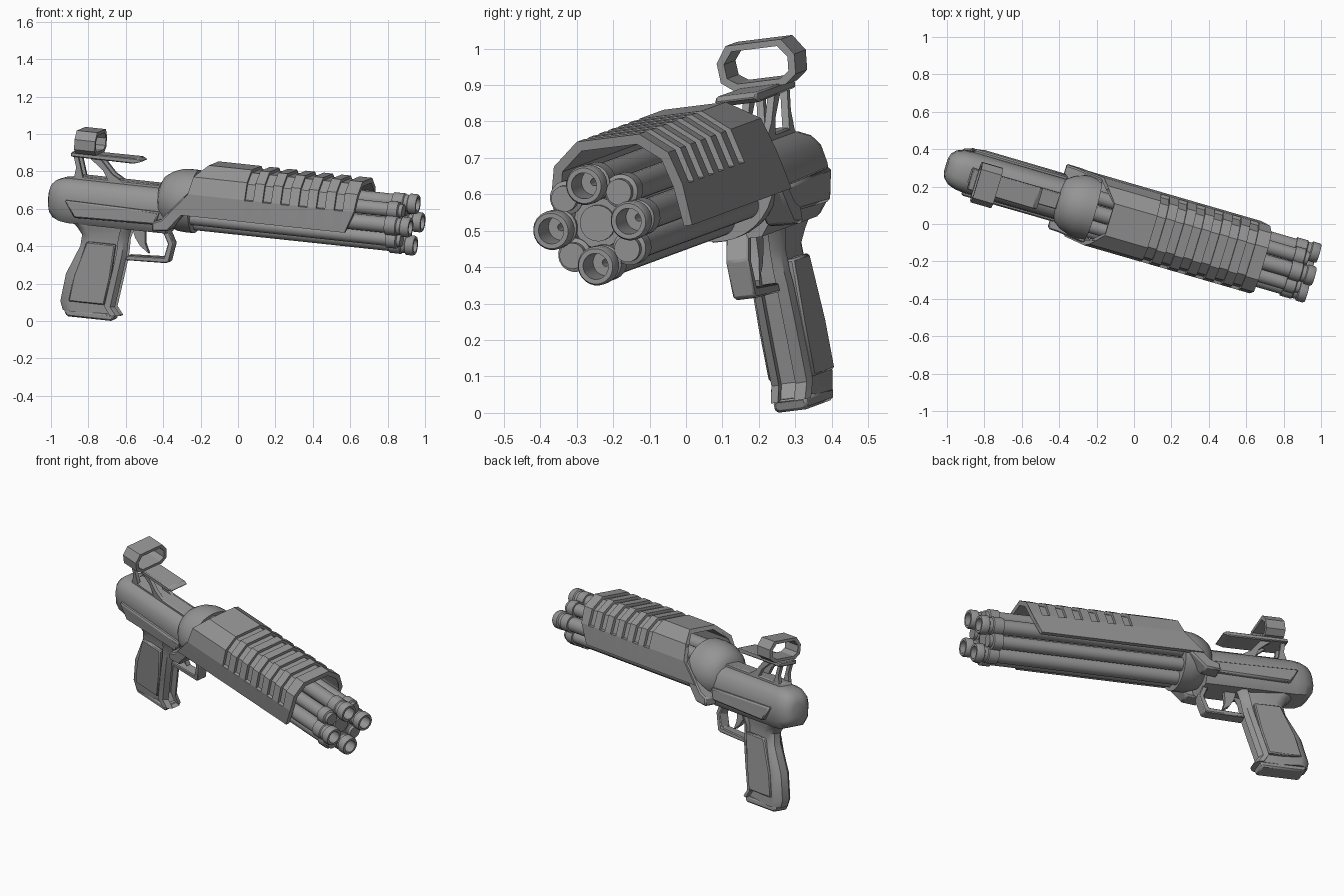
import bpy, bmesh, math
from mathutils import Matrix, Vector

if "Cube" in bpy.data.objects:
    bpy.data.objects.remove(bpy.data.objects["Cube"])

grey = bpy.data.materials.new("gunmetal grey")
grey.use_nodes = True
COLOR = (0.3, 0.3, 0.3, 1)
grey.diffuse_color = COLOR
grey.node_tree.nodes["Principled BSDF"].inputs["Base Color"].default_value = COLOR

# Local frame: u along the barrels, v to the left, w up
fwd = Vector((1, -0.29, -0.107)).normalized()
left = Vector((0.303, 1, 0.125))
left = (left - fwd * left.dot(fwd)).normalized()
up = fwd.cross(left)
FRAME = Matrix.Translation((0, 0.013, 0.615)) @ Matrix((fwd, left, up)).transposed().to_4x4()


def finish(name, bm, bevel=0, smooth=30):
    bmesh.ops.recalc_face_normals(bm, faces=bm.faces)
    me = bpy.data.meshes.new(name)
    bm.to_mesh(me)
    bm.free()
    ob = bpy.data.objects.new(name, me)
    bpy.context.collection.objects.link(ob)
    me.materials.append(grey)
    ob.matrix_world = FRAME
    if bevel:
        mod = ob.modifiers.new("bevel", "BEVEL")
        mod.width = bevel
        mod.segments = 1
    bpy.ops.object.select_all(action="DESELECT")
    bpy.context.view_layer.objects.active = ob
    ob.select_set(True)
    bpy.ops.object.shade_smooth_by_angle(angle=math.radians(smooth))
    return ob


def loft(name, rings, caps=True, closed=False, bevel=0, smooth=30):
    """Skin a list of equal rings of (u, v, w) points."""
    bm = bmesh.new()
    vs = [[bm.verts.new(p) for p in r] for r in rings]
    n = len(vs[0])
    pairs = list(zip(vs, vs[1:])) + ([(vs[-1], vs[0])] if closed else [])
    for a, b in pairs:
        for i in range(n):
            j = (i + 1) % n
            bm.faces.new((a[i], a[j], b[j], b[i]))
    if caps and not closed:
        bm.faces.new(vs[0])
        bm.faces.new(vs[-1])
    return finish(name, bm, bevel, smooth)


def prism(name, pts, v0, v1, bevel=0):
    """Side outline of (u, w) points, extruded across."""
    return loft(name, [[(u, v, w) for u, w in pts] for v in (v0, v1)], bevel=bevel)


def pair(name, pts, v0, v1, bevel=0):
    for side, s in (("left", 1), ("right", -1)):
        prism(side + "_" + name, pts, s * v0, s * v1, bevel)


def lathe(name, prof, v=0, w=0, n=24, closed=False):
    """Turn (u, radius) points about a line parallel to the barrels."""
    rings = [[(u, v + r * math.cos(math.tau * k / n), w + r * math.sin(math.tau * k / n))
              for k in range(n)] for u, r in prof]
    return loft(name, rings, closed=closed)


def mirrored(half):
    return half + [(-v, w) for v, w in reversed(half)]


# Barrel cluster: four open muzzles and four capped tubes around a core
lathe("barrel_core", [(-0.3, 0.07), (0.915, 0.07), (0.915, 0.05), (0.925, 0.05)])
for k in range(8):
    ang = math.tau * k / 8
    v, w = 0.112 * math.cos(ang), 0.112 * math.sin(ang)
    if k % 2 == 0:
        lathe("barrel_%d" % k, [(-0.3, 0.043), (0.865, 0.043), (0.865, 0.052), (0.925, 0.052),
              (0.93, 0.046), (0.95, 0.046), (0.955, 0.054), (0.99, 0.054), (1.0, 0.049),
              (1.0, 0.036), (0.9, 0.036), (0.9, 0.01), (-0.3, 0.01)], v, w, closed=True)
    else:
        lathe("capped_tube_%d" % k, [(-0.3, 0.038), (0.865, 0.038), (0.865, 0.047),
              (0.92, 0.047), (0.925, 0.036), (0.945, 0.036)], v, w)

# Handguard shell with six grooves over the top
outer = [(0.187, -0.055), (0.19, 0.06), (0.19, 0.063), (0.165, 0.155), (0.09, 0.215)]
groove = [(0.187, -0.055), (0.19, 0.06), (0.173, 0.063), (0.151, 0.145), (0.086, 0.199)]
inner = [(0.163, -0.055), (0.163, 0.055), (0.163, 0.058), (0.143, 0.138), (0.08, 0.188)]


def shell(us, half):
    sec = mirrored(half) + list(reversed(mirrored(inner)))
    us = us if isinstance(us, list) else [us] * 5
    loop = us + us[::-1]
    return [(u, v, w) for u, (v, w) in zip(loop + loop[::-1], sec)]


rings = [shell([-0.33, -0.23, -0.228, -0.21, -0.15], outer)]
for k in range(6):
    u = 0.09 + 0.1 * k
    rings += [shell(u, outer), shell(u, groove), shell(u + 0.048, groove), shell(u + 0.048, outer)]
rings.append(shell([0.655, 0.70, 0.701, 0.71, 0.71], outer))
loft("handguard", rings, smooth=10)

# Collar and cheek wings behind the barrels
lathe("collar", [(-0.43, 0.08), (-0.41, 0.12), (-0.37, 0.148), (-0.32, 0.166),
                 (-0.28, 0.17), (-0.23, 0.17), (-0.23, 0.155)], n=32)
pair("cheek_wing", [(-0.23, 0.07), (-0.37, -0.09), (-0.42, -0.11), (-0.42, -0.16),
                    (-0.33, -0.15), (-0.25, -0.055)], 0.1, 0.18, 0.008)

# Receiver with a rounded tail
body = mirrored([(0.07, -0.18), (0.108, -0.13), (0.112, -0.04), (0.1, 0.015), (0.075, 0.045), (0.04, 0.06)])
rings = []
for u, s in ((-1.045, 0.4), (-1.035, 0.62), (-1.01, 0.82), (-0.97, 0.95), (-0.92, 1), (-0.37, 1)):
    rings.append([(u, v * s, -0.06 + (w + 0.06) * s) for v, w in body])
loft("receiver", rings, smooth=40)
prism("top_rail", [(-0.93, 0.05), (-0.91, 0.076), (-0.43, 0.076), (-0.41, 0.05)], -0.045, 0.045, 0.006)
pair("side_plate", [(-0.93, -0.05), (-0.40, -0.06), (-0.42, -0.13), (-0.87, -0.14)], 0.1, 0.13, 0.008)

# Grip, stacked from chamfered sections, with side panels and a base plate
rings = []
for w, front, rear, half in ((-0.14, -0.56, -0.96, 0.075), (-0.2, -0.58, -0.88, 0.062),
                             (-0.24, -0.59, -0.85, 0.052), (-0.3, -0.592, -0.855, 0.054),
                             (-0.335, -0.595, -0.87, 0.058), (-0.46, -0.615, -0.925, 0.06),
                             (-0.61, -0.64, -0.946, 0.06), (-0.655, -0.605, -0.93, 0.058)):
    sec = mirrored([(half * 0.4, front), (half * 0.85, front - 0.02), (half, front - 0.05)])
    sec += [(-v, u) for v, u in mirrored([(half, rear + 0.06), (half * 0.8, rear + 0.02), (half * 0.4, rear)])]
    rings.append([(u, v, w) for v, u in sec])
loft("grip", rings, smooth=35)
pair("grip_panel", [(-0.65, -0.27), (-0.81, -0.27), (-0.87, -0.46), (-0.89, -0.6), (-0.69, -0.6), (-0.665, -0.45)],
     0.04, 0.067, 0.006)
prism("grip_base", [(-0.635, -0.65), (-0.645, -0.685), (-0.90, -0.685), (-0.92, -0.65)], -0.048, 0.048, 0.008)

# Trigger and its guard
prism("trigger_guard", [(-0.59, -0.325), (-0.385, -0.315), (-0.367, -0.24), (-0.41, -0.16), (-0.38, -0.15),
                        (-0.335, -0.235), (-0.355, -0.338), (-0.375, -0.345), (-0.60, -0.352)],
      -0.032, 0.032, 0.005)
prism("trigger", [(-0.58, -0.17), (-0.555, -0.23), (-0.525, -0.27), (-0.475, -0.305), (-0.50, -0.25),
                  (-0.505, -0.17)], -0.014, 0.014)

# Sight: struts, rail and an angular ring
pair("rear_strut", [(-0.91, 0.06), (-0.86, 0.07), (-0.875, 0.12), (-0.895, 0.185), (-0.92, 0.185), (-0.9, 0.12)],
     0.025, 0.045)
pair("front_strut", [(-0.72, 0.07), (-0.64, 0.07), (-0.70, 0.105), (-0.77, 0.18), (-0.83, 0.18), (-0.75, 0.12)],
     0.025, 0.045)
prism("sight_rail", [(-0.93, 0.178), (-0.58, 0.175), (-0.535, 0.19), (-0.56, 0.205), (-0.93, 0.203)],
      -0.06, 0.06, 0.005)
hoop = mirrored([(0.075, 0.2), (0.108, 0.225), (0.112, 0.28), (0.08, 0.325)])
hole = [(v * 0.82, 0.2625 + (w - 0.2625) * 0.72) for v, w in hoop]
loft("sight_ring", [[(u, v, w) for v, w in sec] for u, sec in
                    ((-0.9, hoop), (-0.785, hoop), (-0.785, hole), (-0.9, hole))], closed=True, smooth=10)
